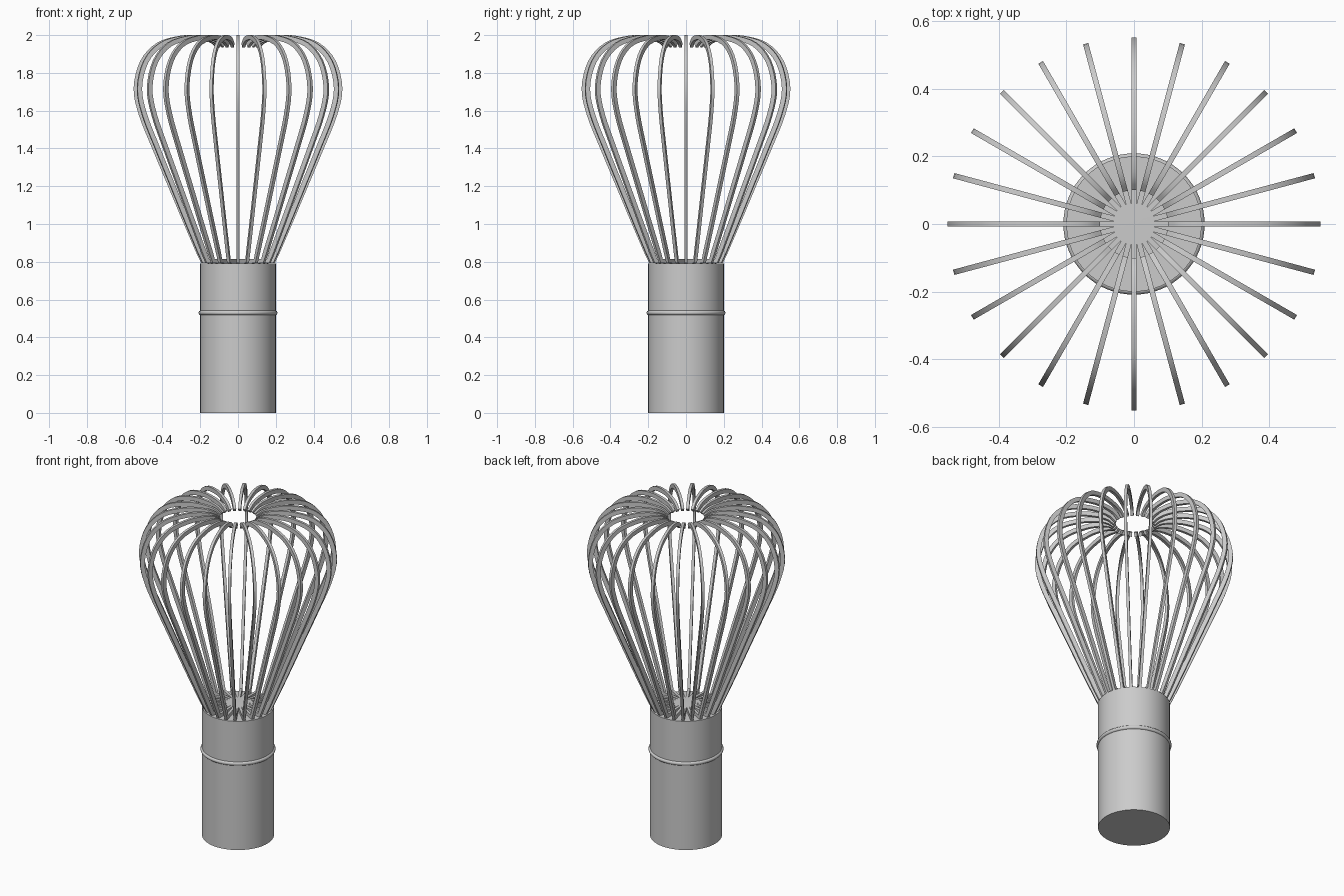
import bpy, bmesh, math
from mathutils import Vector, Matrix

cube = bpy.data.objects.get("Cube")
if cube:
    bpy.data.objects.remove(cube, do_unlink=True)

steel = bpy.data.materials.new("brushed grey steel")
GREY = (0.6, 0.6, 0.6, 1)
steel.diffuse_color = GREY
steel.use_nodes = True
steel.node_tree.nodes["Principled BSDF"].inputs["Base Color"].default_value = GREY


def finish(obj, name):
    obj.name = name
    obj.data.materials.append(steel)
    bpy.ops.object.select_all(action='DESELECT')
    obj.select_set(True)
    bpy.context.view_layer.objects.active = obj
    bpy.ops.object.shade_smooth_by_angle(angle=math.radians(35))


def catmull(points, steps):
    """Smooth path through the given points."""
    pts = [2 * points[0] - points[1]] + points + [2 * points[-1] - points[-2]]
    path = []
    for a, b, c, d in zip(pts, pts[1:], pts[2:], pts[3:]):
        for i in range(steps):
            t = i / steps
            path.append(0.5 * (2 * b + (c - a) * t + (2 * a - 5 * b + 4 * c - d) * t * t
                               + (3 * b - a - 3 * c + d) * t ** 3))
    return path + [points[-1]]


# Solid handle
bpy.ops.mesh.primitive_cylinder_add(vertices=64, radius=0.2, depth=0.79, location=(0, 0, 0.395))
finish(bpy.context.object, "handle")

# Raised band around the handle
bpy.ops.mesh.primitive_torus_add(major_segments=64, minor_segments=12, major_radius=0.197,
                                 minor_radius=0.012, location=(0, 0, 0.53))
finish(bpy.context.object, "handle_band")

# Wire path in radius and height: flat foot, flared side, curled tip
side = [Vector(p) for p in [(0.188, 0.803), (0.273, 1.0), (0.357, 1.2), (0.441, 1.4), (0.513, 1.58),
                            (0.54, 1.72), (0.505, 1.86), (0.42, 1.95), (0.3, 1.985), (0.21, 1.986),
                            (0.145, 1.972), (0.108, 1.945)]]
path = [Vector((0, 0.803))] + catmull(side, 4)
DEPTH, WIDTH, COUNT = 0.0125, 0.008, 24

bm = bmesh.new()
for k in range(COUNT):
    turn = Matrix.Rotation(math.tau * k / COUNT, 3, 'Z')
    rings = []
    for i, p in enumerate(path):
        ahead = (path[min(i + 1, len(path) - 1)] - p).normalized()
        back = (p - path[max(i - 1, 0)]).normalized()
        tangent = (ahead + back).normalized()
        normal = Vector((tangent.y, -tangent.x)) * DEPTH
        ring = []
        for u, v in ((-1, -1), (1, -1), (1, 1), (-1, 1)):
            q = p + normal * u
            ring.append(bm.verts.new(turn @ Vector((q.x, v * WIDTH, q.y))))
        rings.append(ring)
    for a, b in zip(rings, rings[1:]):
        for j in range(4):
            n = (j + 1) % 4
            bm.faces.new((a[j], a[n], b[n], b[j]))
    bm.faces.new(rings[0])
    bm.faces.new(rings[-1])
bmesh.ops.recalc_face_normals(bm, faces=bm.faces)
mesh = bpy.data.meshes.new("whisk_wires")
bm.to_mesh(mesh)
bm.free()
wires = bpy.data.objects.new("whisk_wires", mesh)
bpy.context.collection.objects.link(wires)
finish(wires, "whisk_wires")
